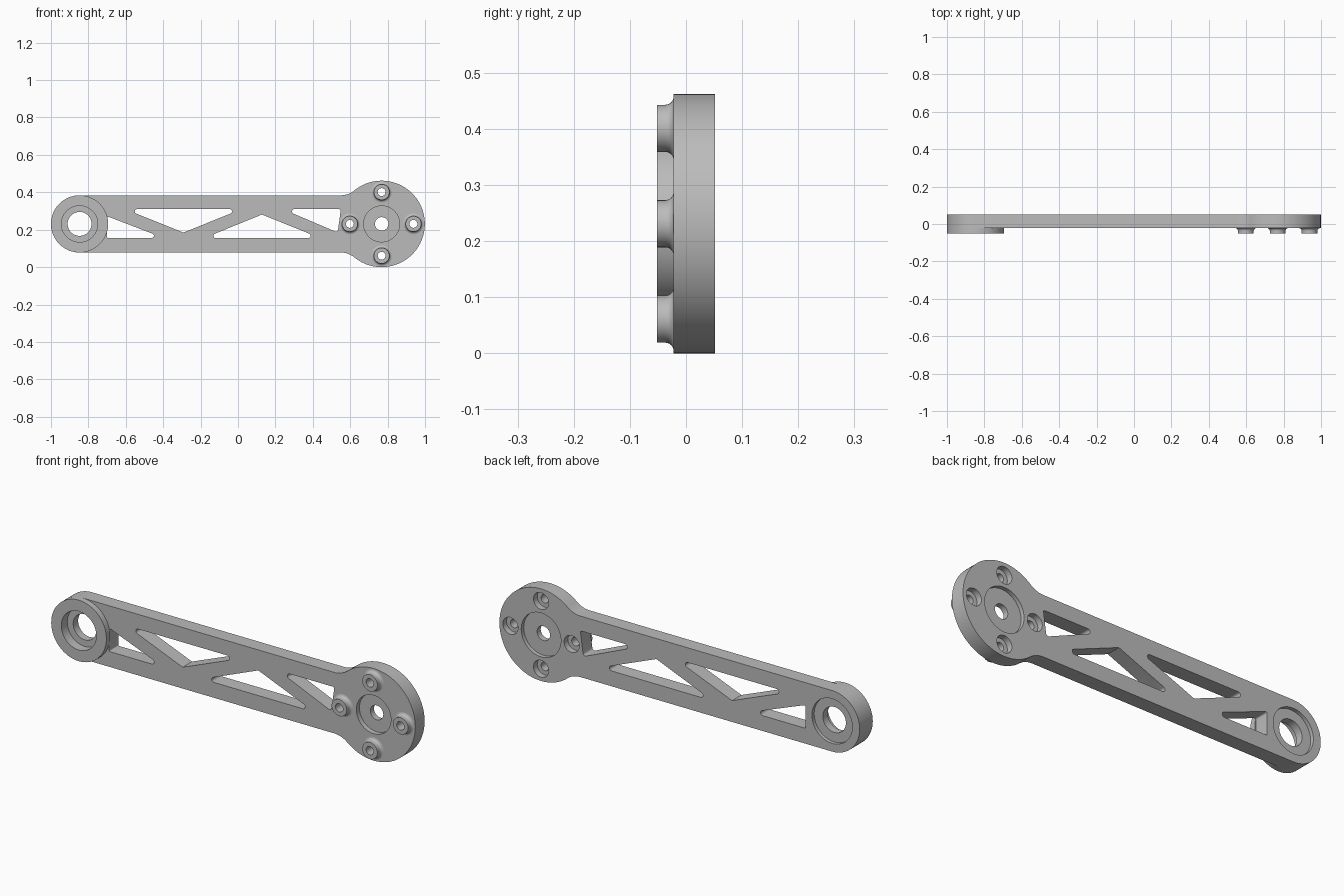
import bpy, bmesh
from math import sin, cos, pi, atan2, sqrt, tan, acos
from mathutils import Vector

if "Cube" in bpy.data.objects:
    bpy.data.objects.remove(bpy.data.objects["Cube"])

MID = 0.231                                    # height of the arm's centre line
FACE, BACK, TIP = -0.022, 0.052, -0.052        # plate front, plate back, boss front
PIVOT_X, PIVOT_R = -0.847, 0.153
DISC_X, DISC_R = 0.768, 0.231
BOLT_RING, BOLT_R, BOLT_HOLE = 0.17, 0.042, 0.021

grey = bpy.data.materials.new("machined grey")
grey.use_nodes = True
grey.diffuse_color = (0.5, 0.5, 0.5, 1)
grey.node_tree.nodes["Principled BSDF"].inputs["Base Color"].default_value = grey.diffuse_color


def finish(name, bm):
    bmesh.ops.remove_doubles(bm, verts=bm.verts, dist=1e-5)
    bmesh.ops.recalc_face_normals(bm, faces=bm.faces)
    mesh = bpy.data.meshes.new(name)
    bm.to_mesh(mesh)
    bm.free()
    mesh.materials.append(grey)
    ob = bpy.data.objects.new(name, mesh)
    bpy.context.collection.objects.link(ob)
    return ob


def smooth(ob):
    bpy.ops.object.select_all(action='DESELECT')
    ob.select_set(True)
    bpy.context.view_layer.objects.active = ob
    bpy.ops.object.shade_smooth_by_angle(angle=0.5)


def arc(cx, cz, r, a, b, n):
    return [(cx + r * cos(a + (b - a) * i / n), cz + r * sin(a + (b - a) * i / n))
            for i in range(n + 1)]


def prism(name, outline, y0, y1):
    bm = bmesh.new()
    base = bm.faces.new([bm.verts.new((x, y0, z)) for x, z in outline])
    new = bmesh.ops.extrude_face_region(bm, geom=[base])["geom"]
    bmesh.ops.translate(bm, vec=(0, y1 - y0, 0),
                        verts=[v for v in new if isinstance(v, bmesh.types.BMVert)])
    return finish(name, bm)


def lathe(name, profile, x, z, closed=False, steps=64):
    """Turn a profile of (radius, y) points about an axis along y."""
    bm = bmesh.new()
    pts = [bm.verts.new((x + r, y, z)) for r, y in profile]
    edges = [bm.edges.new(p) for p in zip(pts, pts[1:])]
    if closed:
        edges.append(bm.edges.new((pts[-1], pts[0])))
    bmesh.ops.spin(bm, geom=pts + edges, cent=(x, 0, z), axis=(0, 1, 0),
                   angle=2 * pi, steps=steps, use_merge=True)
    return finish(name, bm)


def rounded(corners):
    """Polygon whose corners (x, z, radius) are replaced by tangent arcs."""
    out = []
    for i, (x, z, r) in enumerate(corners):
        p = Vector((x, z))
        if not r:
            out.append((x, z))
            continue
        u = (Vector(corners[i - 1][:2]) - p).normalized()
        v = (Vector(corners[(i + 1) % len(corners)][:2]) - p).normalized()
        half = acos(u.dot(v)) / 2
        c = p + (u + v).normalized() * r / sin(half)
        s, e = p + u * r / tan(half) - c, p + v * r / tan(half) - c
        a = atan2(s.y, s.x)
        turn = (atan2(e.y, e.x) - a + pi) % (2 * pi) - pi
        out += arc(c.x, c.y, r, a, a + turn, 8)
    return out


# Plate outline: upper half from pivot end to disc end, then mirrored
blend = 0.113
reach = sqrt((DISC_R + blend) ** 2 - (PIVOT_R + blend) ** 2)
meet = atan2(PIVOT_R + blend, -reach)
upper = (arc(PIVOT_X, 0, PIVOT_R, pi, pi / 2, 32)
         + arc(DISC_X - reach, PIVOT_R + blend, blend, -pi / 2, meet - pi, 14)
         + arc(DISC_X, 0, DISC_R, meet, 0, 44)[1:])
outline = upper + [(x, -z) for x, z in upper[-2:0:-1]]
plate = prism("arm_plate", [(x, z + MID) for x, z in outline], FACE, BACK)

# Truss windows
R = 0.0125
LOW, HIGH = MID - 0.076, MID + 0.079
windows = [
    [(-0.70, LOW, 0.005), (-0.395, LOW, R), (-0.70, 0.272, 0.008)],
    [(-0.604, HIGH, R), (0.02, HIGH, R), (-0.292, 0.185, 0)],
    [(-0.182, LOW, R), (0.44, LOW, R), (0.128, 0.281, 0)],
    [(0.24, HIGH, R), (0.55, HIGH, 0.008), (0.533, 0.185, R)],
]
cutters = [prism("window_cutter", rounded(w), -0.2, 0.2) for w in windows]


# Stepped bores: front recess, through hole, back recess
def bore(x, z, front_r, front_y, hole_r, back_y, back_r):
    return lathe("bore_cutter", [(0, -0.1), (front_r, -0.1), (front_r, front_y),
                                 (hole_r, front_y), (hole_r, back_y), (back_r, back_y),
                                 (back_r, 0.1), (0, 0.1)], x, z)


cutters.append(bore(PIVOT_X, MID, 0.097, -0.005, 0.064, 0.034, 0.112))
cutters.append(bore(DISC_X, MID, 0.096, 0.003, 0.036, 0.032, 0.11))
bolts = [(DISC_X + BOLT_RING * cos(k * pi / 2), MID + BOLT_RING * sin(k * pi / 2))
         for k in range(4)]
for x, z in bolts:
    cutters.append(bore(x, z, BOLT_HOLE, 0, BOLT_HOLE, 0.022, BOLT_R))

for cutter in cutters:
    mod = plate.modifiers.new("cut", 'BOOLEAN')
    mod.operation, mod.solver, mod.object = 'DIFFERENCE', 'EXACT', cutter
    bpy.context.view_layer.objects.active = plate
    bpy.ops.object.modifier_apply(modifier=mod.name)
    bpy.data.objects.remove(cutter)
smooth(plate)

# Raised collar round the pivot
smooth(lathe("pivot_collar", [(0.097, TIP), (PIVOT_R, TIP), (PIVOT_R, FACE), (0.097, FACE)],
             PIVOT_X, MID, closed=True))

# Bolt bosses with a flared foot
F = 0.015
foot = arc(BOLT_R + F, FACE - F, F, pi, pi / 2, 6)
for i, (x, z) in enumerate(bolts):
    profile = [(BOLT_HOLE, TIP), (BOLT_R, TIP)] + foot + [(BOLT_HOLE, FACE)]
    smooth(lathe(f"bolt_boss_{i + 1}", profile, x, z, closed=True, steps=40))
